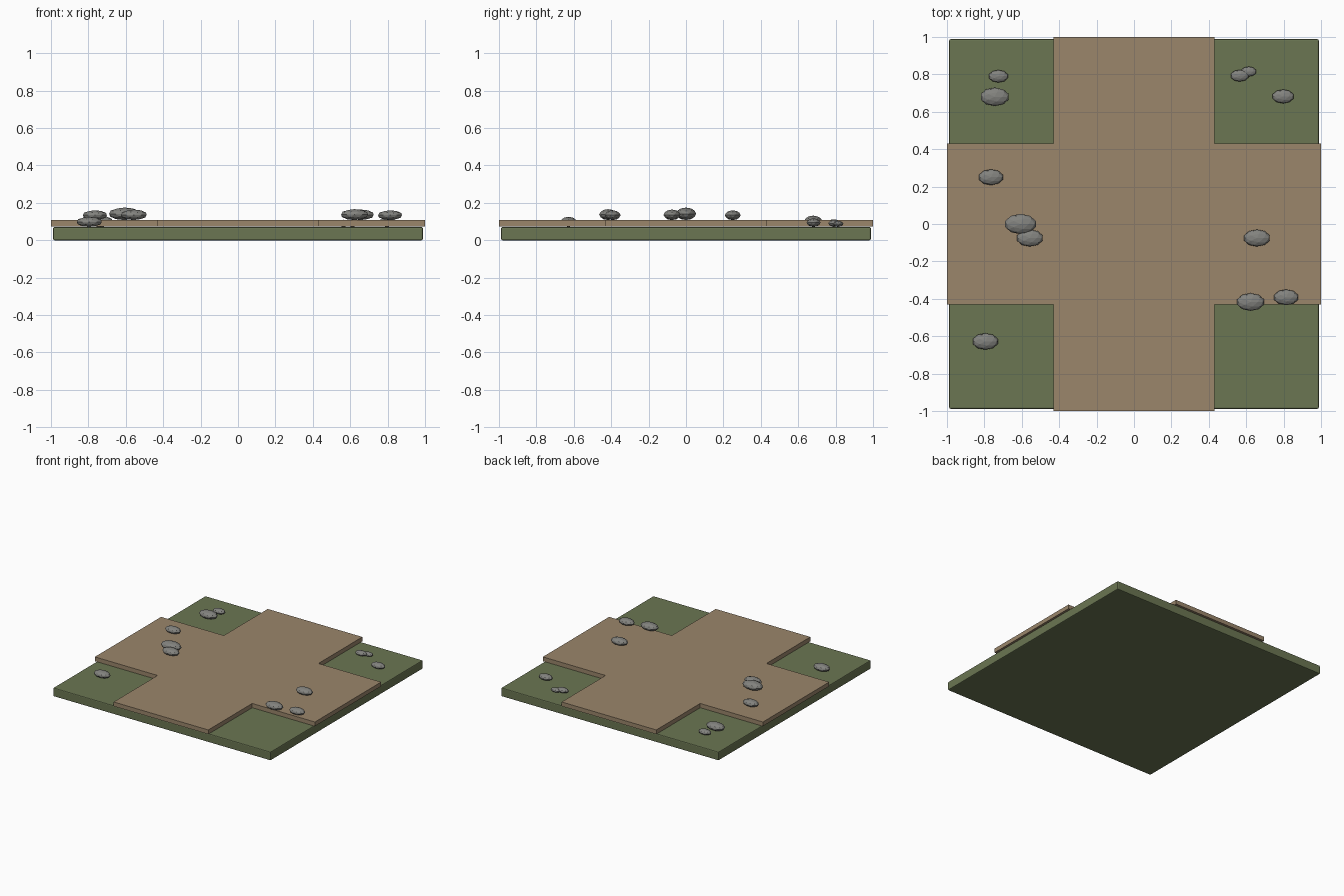
import bpy, bmesh

if "Cube" in bpy.data.objects:
    bpy.data.objects.remove(bpy.data.objects["Cube"])


def material(name, rgb):
    m = bpy.data.materials.new(name)
    m.diffuse_color = (*rgb, 1)
    m.use_nodes = True
    m.node_tree.nodes["Principled BSDF"].inputs["Base Color"].default_value = m.diffuse_color
    return m


GRASS = material("grass green", (0.146, 0.180, 0.085))
DIRT = material("dirt brown", (0.325, 0.237, 0.146))
STONE = material("stone grey", (0.225, 0.225, 0.21))


def add_object(name, bm, mat):
    mesh = bpy.data.meshes.new(name)
    bm.normal_update()
    bm.to_mesh(mesh)
    bm.free()
    mesh.materials.append(mat)
    obj = bpy.data.objects.new(name, mesh)
    bpy.context.collection.objects.link(obj)
    return obj


# Grass slab with slightly softened edges
BASE_TOP = 0.071
bm = bmesh.new()
bmesh.ops.create_cube(bm, size=1)
bmesh.ops.scale(bm, vec=(1.976, 1.976, BASE_TOP), verts=bm.verts)
bmesh.ops.translate(bm, vec=(0, 0, BASE_TOP / 2), verts=bm.verts)
base = add_object("grass_base", bm, GRASS)
bevel = base.modifiers.new("soft_edges", "BEVEL")
bevel.width = 0.007
bevel.segments = 2

# Crossing dirt paths: one cross-shaped plate
PATH_BOTTOM, PATH_TOP, W = 0.073, 0.108, 0.43
bm = bmesh.new()
quadrant = [(1, -W), (1, W), (W, W)]
outline = []
for turn in range(4):
    outline += quadrant
    quadrant = [(-y, x) for x, y in quadrant]
face = bm.faces.new([bm.verts.new((x, y, PATH_BOTTOM)) for x, y in outline])
top = bmesh.ops.extrude_face_region(bm, geom=[face], use_keep_orig=True)
bmesh.ops.translate(bm, vec=(0, 0, PATH_TOP - PATH_BOTTOM),
                    verts=[v for v in top["geom"] if isinstance(v, bmesh.types.BMVert)])
bmesh.ops.recalc_face_normals(bm, faces=bm.faces)
add_object("cross_path", bm, DIRT)

# Flattened stones: x, y, half width; each rests on path or grass
STONES = [
    (-0.725, 0.79, 0.053), (-0.745, 0.68, 0.078), (-0.765, 0.25, 0.067),
    (-0.607, 0.0, 0.086), (-0.557, -0.075, 0.072), (-0.795, -0.628, 0.070),
    (0.565, 0.793, 0.050), (0.613, 0.815, 0.042), (0.797, 0.682, 0.059),
    (0.657, -0.075, 0.072), (0.623, -0.417, 0.075), (0.813, -0.392, 0.067),
]
for i, (x, y, r) in enumerate(STONES):
    bm = bmesh.new()
    bmesh.ops.create_icosphere(bm, subdivisions=2, radius=1)
    bmesh.ops.scale(bm, vec=(r, r * 0.63, r * 0.39), verts=bm.verts)
    stone = add_object(f"stone_{i + 1}", bm, STONE)
    on_path = abs(x) < W or abs(y) < W
    stone.location = (x, y, (PATH_TOP if on_path else BASE_TOP) + r * 0.39)
